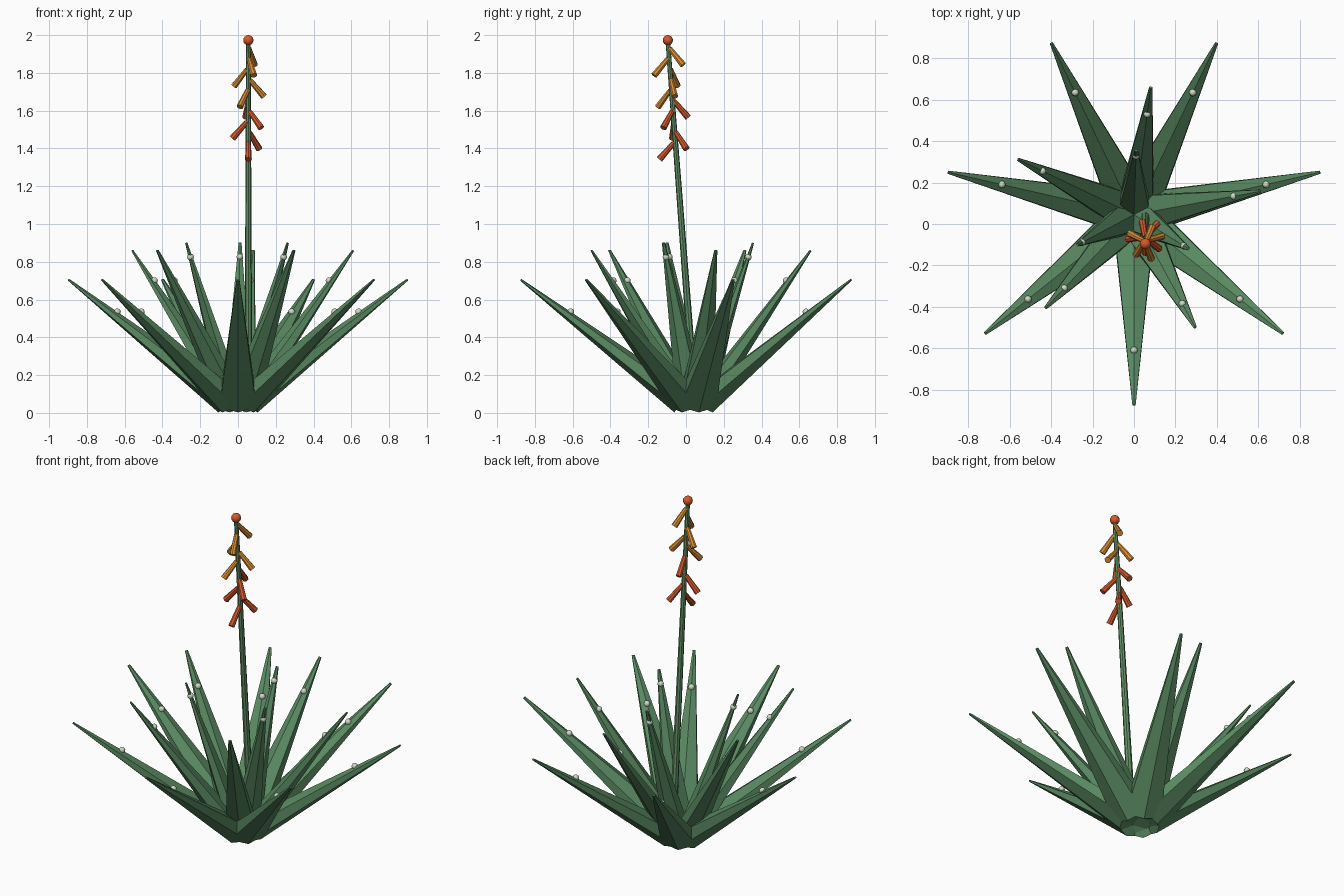
import bpy, bmesh, math
from mathutils import Vector, Matrix

if "Cube" in bpy.data.objects:
    bpy.data.objects.remove(bpy.data.objects["Cube"])


def material(name, rgb):
    m = bpy.data.materials.new(name)
    m.diffuse_color = (*rgb, 1)
    m.use_nodes = True
    m.node_tree.nodes["Principled BSDF"].inputs["Base Color"].default_value = m.diffuse_color
    return m


GREEN = material("leaf green", (0.10, 0.25, 0.12))
STEM = material("stem green", (0.12, 0.28, 0.13))
PALE = material("pale spot", (0.62, 0.70, 0.58))
RED = material("red orange", (0.68, 0.10, 0.025))
ORANGE = material("amber", (0.72, 0.27, 0.035))


def finish(bm, name, mat, smooth=False):
    bmesh.ops.recalc_face_normals(bm, faces=bm.faces)
    for f in bm.faces:
        f.smooth = smooth
    me = bpy.data.meshes.new(name)
    bm.to_mesh(me)
    bm.free()
    me.materials.append(mat)
    ob = bpy.data.objects.new(name, me)
    bpy.context.collection.objects.link(ob)
    return ob


def taper(name, mat, a, b, r1, r2, sides, flat=1.0):
    """Tapered prism from a to b; 'flat' squashes it across its upper side."""
    a, b = Vector(a), Vector(b)
    axis = (b - a).normalized()
    side = Vector((0, 0, 1)).cross(axis).normalized()
    up = axis.cross(side)
    bm = bmesh.new()
    rings = []
    for p, r in ((a, r1), (b, r2)):
        ring = []
        for i in range(sides):
            t = 2 * math.pi * i / sides
            ring.append(bm.verts.new(p + up * (r * flat * math.cos(t)) + side * (r * math.sin(t))))
        rings.append(ring)
    for i in range(sides):
        j = (i + 1) % sides
        bm.faces.new((rings[0][i], rings[0][j], rings[1][j], rings[1][i]))
    bm.faces.new(rings[0])
    bm.faces.new(rings[1])
    return finish(bm, name, mat)


def ball(name, mat, p, r, u=8, v=6):
    bm = bmesh.new()
    bmesh.ops.create_uvsphere(bm, u_segments=u, v_segments=v, radius=r,
                              matrix=Matrix.Translation(p))
    return finish(bm, name, mat, True)


# Rosette: three tiers of leaves, each with one pale spot near the tip
CY = 0.045
tiers = [  # name, count, first angle, tip radius, tip z, base radius, width, spot radius, spot z
    ("outer", 7, -90, 0.92, 0.705, 0.065, 0.112, 0.655, 0.535),
    ("middle", 5, 10.5, 0.62, 0.86, 0.05, 0.10, 0.49, 0.70),
    ("inner", 3, 88, 0.31, 0.90, 0.03, 0.09, 0.285, 0.825),
]
for name, n, first, tr, tz, br, w, sr, sz in tiers:
    for k in range(n):
        t = math.radians(first + 360 * k / n)
        d = Vector((math.cos(t), math.sin(t), 0))
        c = Vector((0, CY, 0))
        taper(f"{name}_leaf_{k}", GREEN, c + d * br + Vector((0, 0, 0.058)),
              c + d * tr + Vector((0, 0, tz)), w, 0.009, 6, 0.62)
        ball(f"{name}_leaf_spot_{k}", PALE, c + d * sr + Vector((0, 0, sz)), 0.018)

# Flower stalk leaning gently to the front
foot, top = Vector((0.055, 0.047, 0.06)), Vector((0.055, -0.096, 1.965))
taper("flower_stalk", STEM, foot, top, 0.021, 0.012, 8)
ball("top_bud", RED, Vector((0.055, -0.096, 1.973)), 0.027, 12, 8)

# Drooping tubular flowers spiralling up the stalk
for k in range(10):
    t = math.radians(-90 + 137.5 * k)
    z = 1.43 + 0.0555 * k
    root = foot.lerp(top, (z - foot.z) / (top.z - foot.z))
    d = Vector((math.cos(t), math.sin(t), 0))
    taper(f"flower_{k}", RED if k < 5 else ORANGE, root + d * 0.008,
          root + d * 0.085 + Vector((0, 0, -0.088)), 0.013, 0.018, 8)
